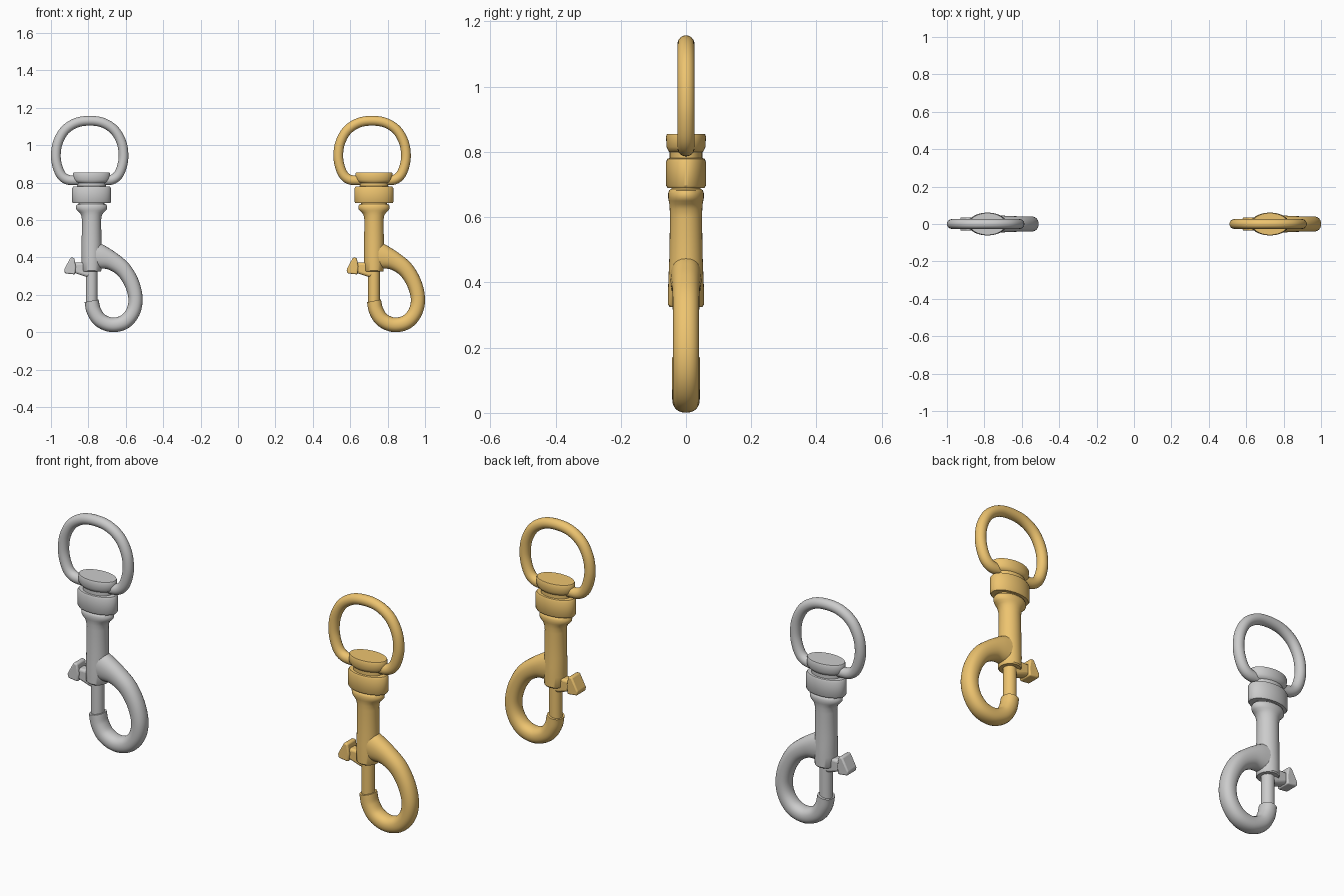
import bpy, bmesh, math
from mathutils import Vector

if "Cube" in bpy.data.objects:
    bpy.data.objects.remove(bpy.data.objects["Cube"])

SEG = 32


def finish(name, bm, offset, mat, bevel=0.0, angle=35):
    bmesh.ops.recalc_face_normals(bm, faces=bm.faces)
    me = bpy.data.meshes.new(name)
    bm.to_mesh(me)
    bm.free()
    ob = bpy.data.objects.new(name, me)
    bpy.context.collection.objects.link(ob)
    ob.location.x = offset
    if mat:
        me.materials.append(mat)
    if bevel:
        mod = ob.modifiers.new("bevel", 'BEVEL')
        mod.width, mod.segments = bevel, 3
        mod.limit_method, mod.angle_limit = 'ANGLE', math.radians(40)
    bpy.ops.object.select_all(action='DESELECT')
    ob.select_set(True)
    bpy.context.view_layer.objects.active = ob
    bpy.ops.object.shade_smooth_by_angle(angle=math.radians(angle))
    return ob


def skin(bm, rings):
    # join successive vertex rings and cap both ends
    rows = [[bm.verts.new(p) for p in r] for r in rings]
    for a, b in zip(rows, rows[1:]):
        n = len(a)
        for i in range(n):
            bm.faces.new((a[i], a[(i + 1) % n], b[(i + 1) % n], b[i]))
    bm.faces.new(rows[0])
    bm.faces.new(rows[-1])


def turned(name, profile, offset, mat, segs=SEG):
    # stack of elliptical sections: (z, half width, half depth)
    bm = bmesh.new()
    ang = [2 * math.pi * i / segs for i in range(segs)]
    skin(bm, [[(rx * math.cos(a), ry * math.sin(a), z) for a in ang]
              for z, rx, ry in profile])
    return finish(name, bm, offset, mat)


def smooth_path(pts, steps=6):
    # Catmull-Rom through (x, z, in-plane radius, depth radius)
    p = [Vector(q) for q in pts]
    p = [2 * p[0] - p[1]] + p + [2 * p[-1] - p[-2]]
    out = []
    for i in range(1, len(p) - 2):
        a, b, c, d = p[i - 1:i + 3]
        for s in range(steps):
            t = s / steps
            out.append(0.5 * (2 * b + (c - a) * t + (2 * a - 5 * b + 4 * c - d) * t * t
                              + (3 * b - a - 3 * c + d) * t ** 3))
    return out + [p[-2]]


def swept(name, pts, offset, mat, power=1.0, segs=24):
    path = smooth_path(pts)
    rings = []
    for i, q in enumerate(path):
        t = path[min(i + 1, len(path) - 1)] - path[max(i - 1, 0)]
        n = Vector((-t[1], t[0])).normalized()
        ring = []
        for k in range(segs):
            a = 2 * math.pi * k / segs
            c, s = [math.copysign(abs(v) ** power, v) for v in (math.cos(a), math.sin(a))]
            ring.append((q[0] + n.x * q[2] * c, q[3] * s, q[1] + n.y * q[2] * c))
        rings.append(ring)
    bm = bmesh.new()
    skin(bm, rings)
    return finish(name, bm, offset, mat)


def plate(name, outline, half, offset, mat, bevel):
    # xz outline extruded through the depth
    bm = bmesh.new()
    skin(bm, [[(x, y, z) for x, z in outline] for y in (-half, half)])
    return finish(name, bm, offset, mat, bevel)


def clip(prefix, x, mat):
    # D-shaped ring
    half = [(0.06, 0.812), (0.115, 0.815), (0.15, 0.838), (0.172, 0.885),
            (0.181, 0.945), (0.170, 1.015), (0.133, 1.08), (0.072, 1.12)]
    pts = half + [(0, 1.131)] + [(-a, b) for a, b in reversed(half)]
    swept(prefix + "_ring", [(a - 0.01, b, 0.026, 0.026) for a, b in pts], x, mat)

    # swivel: cap, neck and collar
    turned(prefix + "_swivel", [
        (0.675, 0.070, 0.045), (0.690, 0.070, 0.045), (0.690, 0.099, 0.057),
        (0.697, 0.104, 0.061), (0.770, 0.104, 0.061), (0.779, 0.098, 0.057),
        (0.781, 0.076, 0.050), (0.799, 0.076, 0.050), (0.803, 0.088, 0.054),
        (0.815, 0.098, 0.060), (0.848, 0.100, 0.061), (0.855, 0.096, 0.058)],
        x, mat, 48)

    # shaft with flared head
    turned(prefix + "_shaft", [
        (0.325, 0.049, 0.050), (0.331, 0.052, 0.055), (0.380, 0.053, 0.055),
        (0.430, 0.053, 0.053), (0.480, 0.053, 0.051), (0.600, 0.051, 0.049),
        (0.625, 0.055, 0.050), (0.640, 0.064, 0.051), (0.650, 0.076, 0.053),
        (0.660, 0.083, 0.055), (0.673, 0.084, 0.055), (0.682, 0.079, 0.052),
        (0.687, 0.068, 0.046)], x, mat)

    # curved hook
    swept(prefix + "_hook", [
        (0.000, 0.168, 0.038, 0.043), (0.012, 0.115, 0.039, 0.043),
        (0.046, 0.065, 0.039, 0.043), (0.108, 0.040, 0.039, 0.042),
        (0.175, 0.055, 0.039, 0.041), (0.221, 0.108, 0.038, 0.040),
        (0.235, 0.180, 0.038, 0.040), (0.215, 0.262, 0.040, 0.040),
        (0.170, 0.335, 0.043, 0.041), (0.110, 0.380, 0.049, 0.043),
        (0.055, 0.401, 0.064, 0.047), (0.010, 0.410, 0.080, 0.049)],
        x, mat, 0.9)

    # spring pin
    turned(prefix + "_pin", [(0.15, 0.031, 0.031), (0.40, 0.031, 0.031)], x, mat)

    # thumb trigger: stem and wedge head
    plate(prefix + "_trigger_stem", [(-0.10, 0.373), (0, 0.373), (0, 0.293),
          (-0.034, 0.298), (-0.10, 0.320)], 0.026, x, mat, 0.012)
    plate(prefix + "_trigger_head", [(-0.112, 0.400), (-0.092, 0.398),
          (-0.084, 0.350), (-0.088, 0.309), (-0.142, 0.315), (-0.147, 0.335)],
          0.036, x, mat, 0.007)


gold = bpy.data.materials.new("gold")
gold.diffuse_color = (0.85, 0.55, 0.16, 1)
gold.use_nodes = True
gold.node_tree.nodes["Principled BSDF"].inputs["Base Color"].default_value = gold.diffuse_color
clip("grey_clip", -0.783, None)
clip("gold_clip", 0.727, gold)
